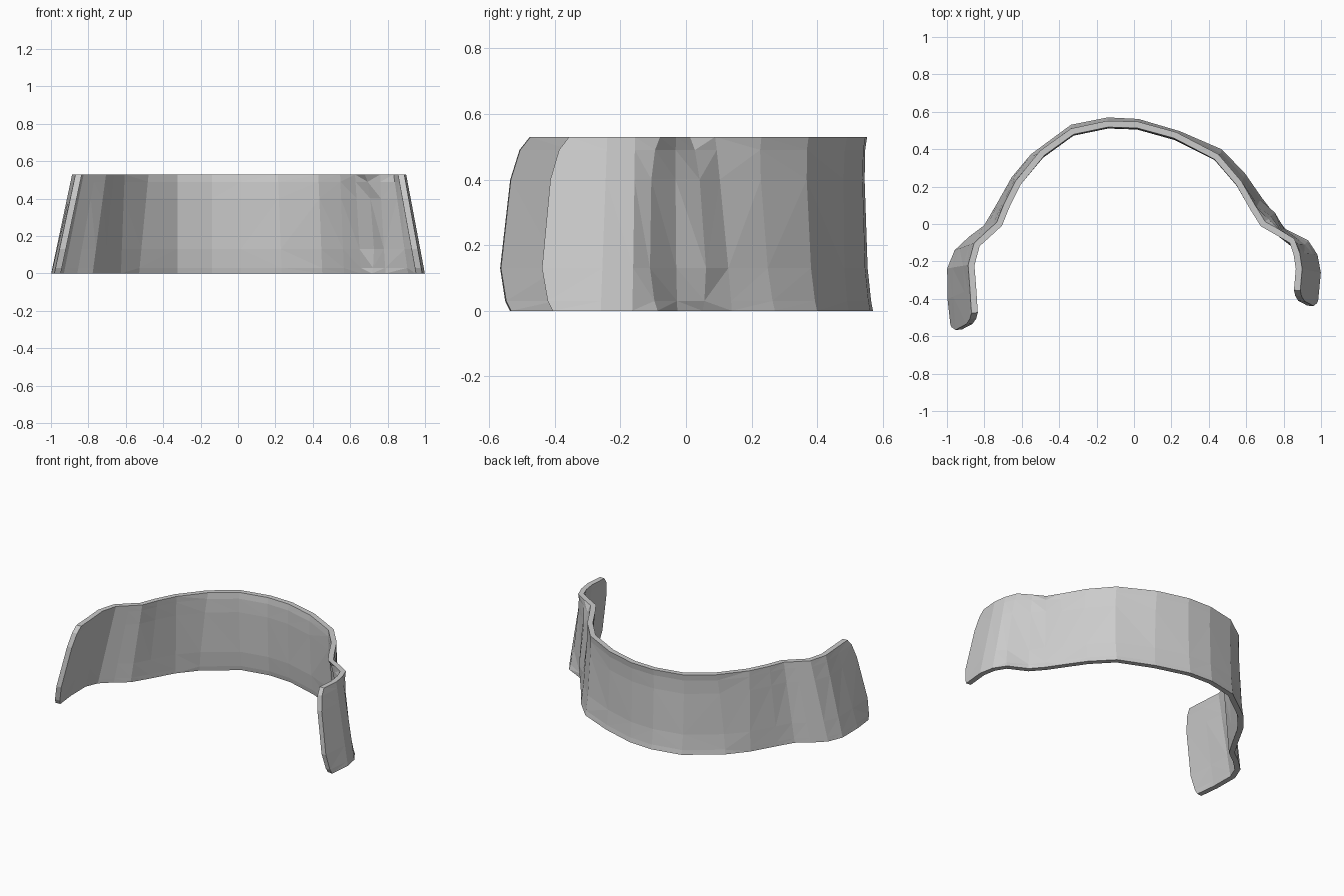
import bpy
import bmesh
from mathutils import Vector

cube = bpy.data.objects.get("Cube")
if cube:
    bpy.data.objects.remove(cube, do_unlink=True)

HEIGHT = 0.53
THICK = 0.034

# Centre line of the band at its lower and upper rims, from the right end to the left end
lower = [(-.965, -.535), (-.98, -.4), (-.982, -.24), (-.945, -.15), (-.87, -.08), (-.79, -.02),
         (-.73, .08), (-.64, .24), (-.54, .36), (-.33, .515), (-.14, .553), (.02, .545),
         (.24, .48), (.46, .385), (.58, .26), (.67, .13), (.73, .04), (.80, -.04),
         (.92, -.1), (.965, -.17), (.982, -.26), (.968, -.405)]
upper = [(-.852, -.475), (-.86, -.35), (-.87, -.22), (-.84, -.11), (-.775, -.05), (-.72, 0),
         (-.68, .1), (-.62, .22), (-.49, .38), (-.33, .495), (-.14, .535), (.02, .53),
         (.22, .475), (.44, .36), (.56, .22), (.64, .08), (.69, 0), (.77, -.045),
         (.845, -.09), (.87, -.16), (.882, -.24), (.872, -.355)]
# Each row: height and how strongly the middle shape shows there
rows = [(0, 0), (.03, .4), (.13, 1), (.4, 1), (.49, .6), (HEIGHT, 0)]
last = len(lower) - 1


def middle_shift(i):
    """Rounded ends, a sharper fold on the left, and a slightly hollow back."""
    if i in (0, last):
        return Vector((0, -.045))
    if i == 16:
        return Vector((.02, .02))
    if i == 18:
        return Vector((0, -.025))
    if 8 <= i <= 14:
        return Vector((0, -.012))
    return Vector((0, 0))


def row_points(z, strength):
    return [Vector(a).lerp(Vector(b), z / HEIGHT) + middle_shift(i) * strength
            for i, (a, b) in enumerate(zip(lower, upper))]


def side_normal(pts, i):
    d = (pts[min(i + 1, last)] - pts[max(i - 1, 0)]).normalized()
    return Vector((-d.y, d.x))


# Outer and inner sheets
bm = bmesh.new()
sheets = []
for side in (1, -1):
    grid = []
    for z, strength in rows:
        pts = row_points(z, strength)
        grid.append([bm.verts.new((*(p + side_normal(pts, i) * side * THICK / 2), z))
                     for i, p in enumerate(pts)])
    sheets.append(grid)
outer, inner = sheets
for grid in sheets:
    for r in range(len(rows) - 1):
        for i in range(last):
            bm.faces.new((grid[r][i], grid[r][i + 1], grid[r + 1][i + 1], grid[r + 1][i]))

# Flat rims and end edges
for r in (0, -1):
    for i in range(last):
        bm.faces.new((outer[r][i], outer[r][i + 1], inner[r][i + 1], inner[r][i]))
for i in (0, last):
    for r in range(len(rows) - 1):
        bm.faces.new((outer[r][i], outer[r + 1][i], inner[r + 1][i], inner[r][i]))

bmesh.ops.triangulate(bm, faces=bm.faces[:], quad_method='SHORT_EDGE')
bmesh.ops.recalc_face_normals(bm, faces=bm.faces[:])

mesh = bpy.data.meshes.new("curved_band")
bm.to_mesh(mesh)
bm.free()
band = bpy.data.objects.new("curved_band", mesh)
bpy.context.collection.objects.link(band)

# Plain grey
grey = bpy.data.materials.new("light_grey")
grey.use_nodes = True
colour = (.6, .6, .6, 1)
grey.diffuse_color = colour
grey.node_tree.nodes["Principled BSDF"].inputs["Base Color"].default_value = colour
mesh.materials.append(grey)
